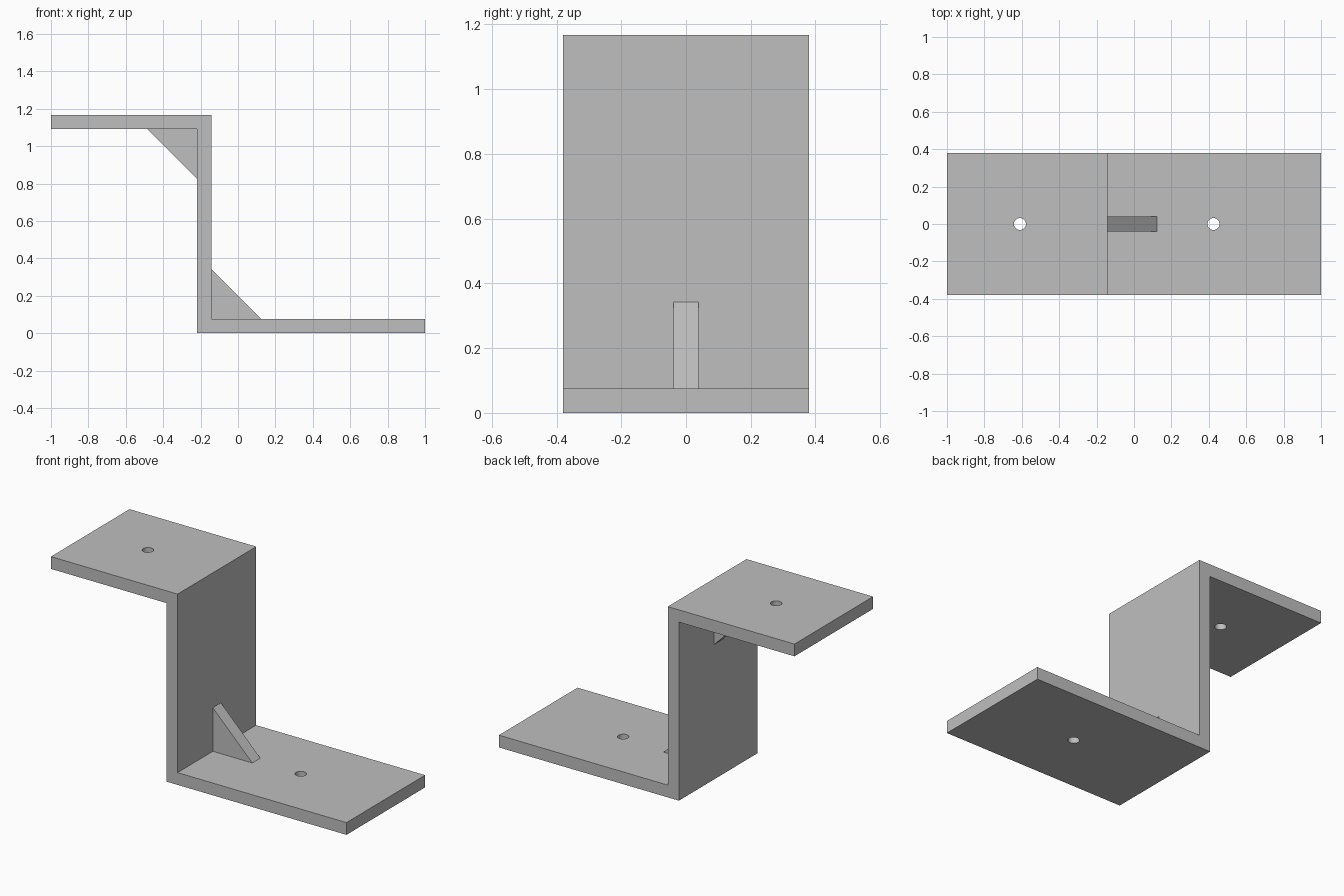
import bpy
import bmesh
from mathutils import Matrix

cube = bpy.data.objects.get("Cube")
if cube:
    bpy.data.objects.remove(cube, do_unlink=True)

# Single plain grey finish
grey = bpy.data.materials.new("plain_grey")
grey.use_nodes = True
colour = (0.52, 0.52, 0.52, 1)
grey.diffuse_color = colour
grey.node_tree.nodes["Principled BSDF"].inputs["Base Color"].default_value = colour

WIDTH, HEIGHT, PLATE = 0.76, 1.167, 0.075
WEB_LEFT, WEB_RIGHT = -0.218, -0.143
GUSSET, GUSSET_WIDTH = 0.267, 0.078
HOLE_RADIUS = 0.032


def add_object(name, bm):
    bmesh.ops.recalc_face_normals(bm, faces=bm.faces)
    mesh = bpy.data.meshes.new(name)
    bm.to_mesh(mesh)
    bm.free()
    mesh.materials.append(grey)
    obj = bpy.data.objects.new(name, mesh)
    bpy.context.collection.objects.link(obj)
    return obj


def extrude_profile(name, points, width):
    """Extrude an x-z outline symmetrically along y."""
    bm = bmesh.new()
    face = bm.faces.new([bm.verts.new((x, -width / 2, z)) for x, z in points])
    result = bmesh.ops.extrude_face_region(bm, geom=[face])
    verts = [v for v in result["geom"] if isinstance(v, bmesh.types.BMVert)]
    bmesh.ops.translate(bm, verts=verts, vec=(0, width, 0))
    return add_object(name, bm)


# Z-shaped bracket: lower flange, upright web and upper flange
bracket = extrude_profile("bracket", [
    (WEB_LEFT, 0), (1, 0), (1, PLATE), (WEB_RIGHT, PLATE),
    (WEB_RIGHT, HEIGHT), (-1, HEIGHT), (-1, HEIGHT - PLATE),
    (WEB_LEFT, HEIGHT - PLATE)], WIDTH)

# Bolt holes through both flanges
for name, x, z in (("lower_hole_cutter", 0.425, PLATE / 2),
                   ("upper_hole_cutter", -0.61, HEIGHT - PLATE / 2)):
    bm = bmesh.new()
    bmesh.ops.create_cone(bm, cap_ends=True, segments=32, radius1=HOLE_RADIUS,
                          radius2=HOLE_RADIUS, depth=PLATE * 2,
                          matrix=Matrix.Translation((x, 0, z)))
    cutter = add_object(name, bm)
    cutter.hide_render = True
    cutter.hide_viewport = True
    cutter.display_type = 'WIRE'
    cut = bracket.modifiers.new(name, 'BOOLEAN')
    cut.operation = 'DIFFERENCE'
    cut.solver = 'EXACT'
    cut.object = cutter

# Bake the holes and remove the cutters
bpy.context.view_layer.update()
evaluated = bracket.evaluated_get(bpy.context.evaluated_depsgraph_get())
drilled = bpy.data.meshes.new_from_object(evaluated)
cutters = [m.object for m in bracket.modifiers]
bracket.modifiers.clear()
bracket.data = drilled
for cutter in cutters:
    bpy.data.objects.remove(cutter, do_unlink=True)

# Triangular gussets in the two inside corners
for name, x, z, side in (("lower_gusset", WEB_RIGHT, PLATE, 1),
                         ("upper_gusset", WEB_LEFT, HEIGHT - PLATE, -1)):
    extrude_profile(name, [(x, z), (x + side * GUSSET, z),
                           (x, z + side * GUSSET)], GUSSET_WIDTH)

# Smooth the hole walls while keeping plate edges crisp
bpy.ops.object.select_all(action='DESELECT')
bracket.select_set(True)
bpy.context.view_layer.objects.active = bracket
bpy.ops.object.shade_smooth_by_angle(angle=0.52)
